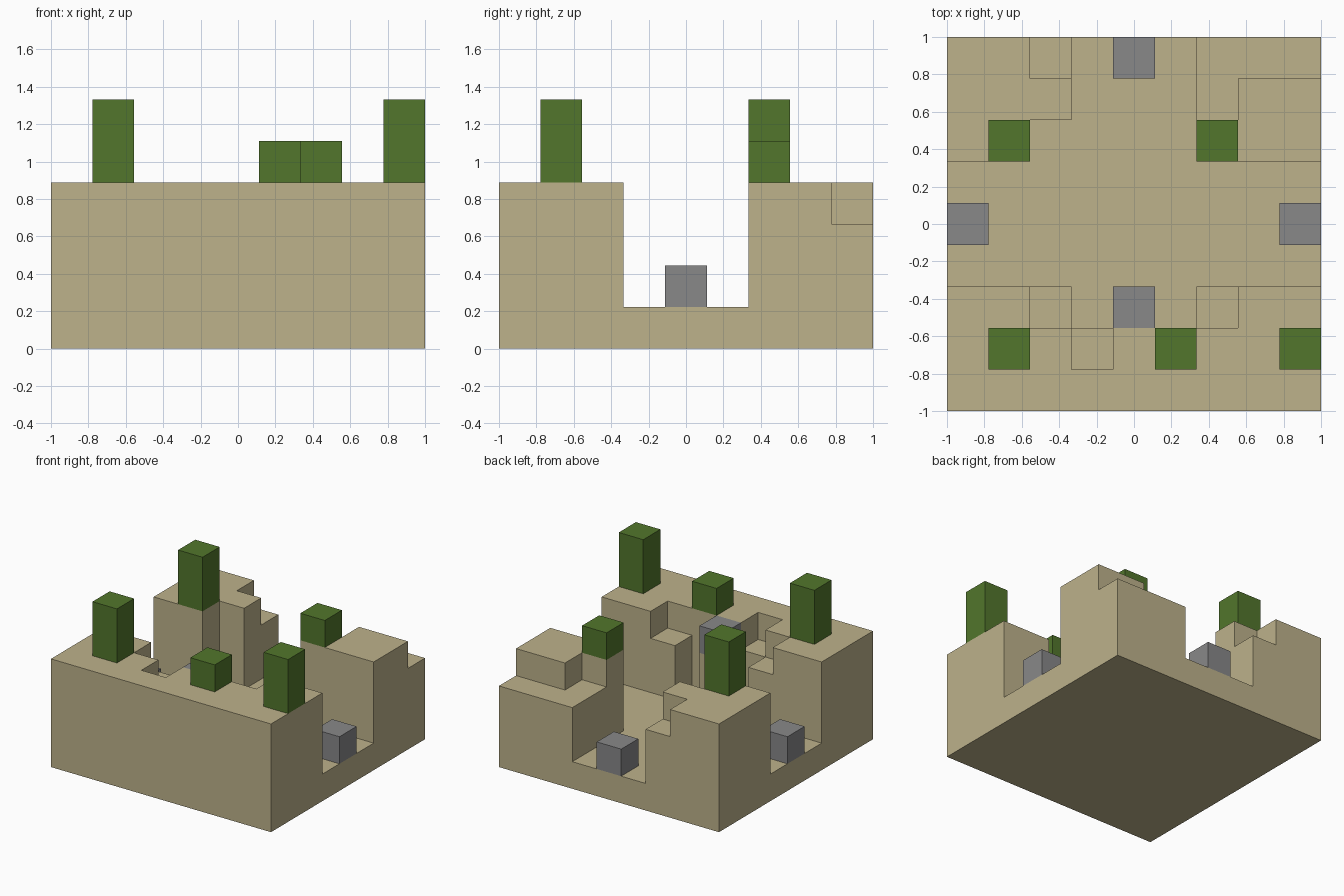
import bpy, bmesh, math
from mathutils import Vector

if "Cube" in bpy.data.objects:
    bpy.data.objects.remove(bpy.data.objects["Cube"], do_unlink=True)

N = 9
U = 2 / N  # edge of one block

# Ground heights in blocks, back row first, left to right along +x
GROUND = [
    "443111333",
    "444111344",
    "441111444",
    "111111111",
    "111111111",
    "111111111",
    "443131344",
    "444344444",
    "444444444",
]


def material(name, rgb):
    m = bpy.data.materials.new(name)
    m.use_nodes = True
    m.diffuse_color = (*rgb, 1)
    bsdf = m.node_tree.nodes["Principled BSDF"]
    bsdf.inputs["Base Color"].default_value = (*rgb, 1)
    bsdf.inputs["Roughness"].default_value = 0.9
    return m


def finish(bm, name, mat):
    mesh = bpy.data.meshes.new(name)
    bm.to_mesh(mesh)
    bm.free()
    mesh.materials.append(mat)
    obj = bpy.data.objects.new(name, mesh)
    bpy.context.collection.objects.link(obj)
    return obj


def point(i, j, k):
    return Vector((i * U - 1, j * U - 1, k * U))


def height(i, j):
    if 0 <= i < N and 0 <= j < N:
        return int(GROUND[N - 1 - j][i])
    return 0


def quad(bm, *corners):
    bm.faces.new([bm.verts.new(point(*c)) for c in corners])


def build_ground(mat):
    bm = bmesh.new()
    for i in range(N):
        for j in range(N):
            h = height(i, j)
            # Top and underside of each cell
            ring = [(i, j), (i + 1, j), (i + 1, j + 1), (i, j + 1)]
            quad(bm, *[(x, y, h) for x, y in ring])
            quad(bm, *[(x, y, 0) for x, y in reversed(ring)])
            # Walls down to lower neighbours
            for side, (dx, dy) in enumerate([(0, -1), (1, 0), (0, 1), (-1, 0)]):
                a, b = ring[side], ring[(side + 1) % 4]
                for k in range(height(i + dx, j + dy), h):
                    quad(bm, (*a, k), (*b, k), (*b, k + 1), (*a, k + 1))
    bmesh.ops.remove_doubles(bm, verts=bm.verts[:], dist=U / 100)
    # Merge the cells into large flat faces
    bmesh.ops.dissolve_limit(bm, angle_limit=math.radians(1),
                             verts=bm.verts[:], edges=bm.edges[:])
    return finish(bm, "terraced_ground", mat)


def build_block(name, i, j, tall, mat):
    """A block standing on the ground of cell i, j."""
    bm = bmesh.new()
    bmesh.ops.create_cube(bm, size=U)
    for v in bm.verts:
        v.co.z = (v.co.z + U / 2) * tall
    obj = finish(bm, name, mat)
    obj.location = point(i + 0.5, j + 0.5, height(i, j))
    return obj


sand = material("sand", (0.509, 0.445, 0.258))
leaf = material("leaf_green", (0.084, 0.181, 0.025))
stone = material("stone_grey", (0.246, 0.246, 0.250))

build_ground(sand)

# Plants: cell and height in blocks
for name, i, j, tall in [
    ("plant_front_right", 1, 1, 2),
    ("plant_front_middle", 5, 1, 1),
    ("plant_front_left", 8, 1, 2),
    ("plant_back_right", 1, 6, 2),
    ("plant_back_left", 6, 6, 1),
]:
    build_block(name, i, j, tall, leaf)

# Stones at the ends of the crossing valleys
for name, i, j in [
    ("stone_right", 0, 4),
    ("stone_left", 8, 4),
    ("stone_back", 4, 8),
    ("stone_front", 4, 2),
]:
    build_block(name, i, j, 1, stone)
